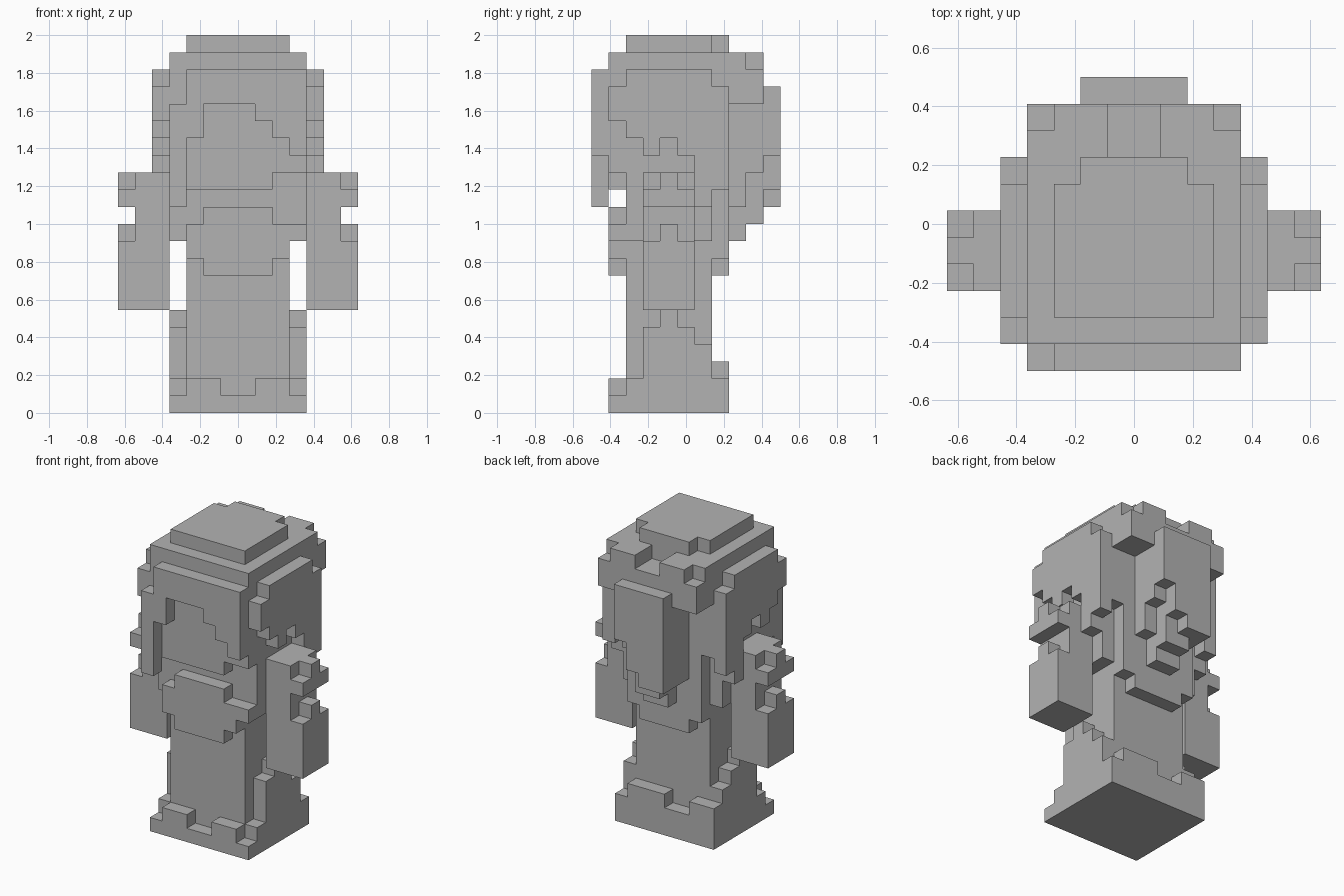
import bpy
import bmesh
from mathutils import Vector

cube = bpy.data.objects.get("Cube")
if cube:
    bpy.data.objects.remove(cube, do_unlink=True)

UNIT = 1 / 11                      # edge of one block
ORIGIN = Vector((0, -5.5, 0))      # block rows count from the front

grey = bpy.data.materials.new("plain grey")
grey.use_nodes = True
grey.diffuse_color = (0.45, 0.45, 0.45, 1)
grey.node_tree.nodes["Principled BSDF"].inputs["Base Color"].default_value = (0.45, 0.45, 0.45, 1)

parts = {}
taken = set()


def fill(part, x, y, z, mirror=False):
    """Fill a box of blocks; each block belongs to the first part using it."""
    cells = parts.setdefault(part, set())
    for i in range(*x):
        for j in range(*y):
            for k in range(*z):
                for c in ([(i, j, k), (-1 - i, j, k)] if mirror else [(i, j, k)]):
                    if c not in taken:
                        taken.add(c)
                        cells.add(c)


# Base: a plinth with a ragged hem
fill("base", (-4, 4), (1, 8), (0, 1))
fill("base", (-4, 4), (2, 8), (1, 2))
fill("base", (1, 3), (1, 2), (1, 2), True)
fill("base", (0, 3), (7, 8), (2, 3))
fill("base", (-4, -2), (7, 8), (2, 3))

# Skirt: body column with stepped side panels
fill("skirt", (-3, 3), (2, 7), (2, 8))
fill("skirt", (3, 4), (3, 7), (2, 4), True)
fill("skirt", (3, 4), (3, 6), (4, 5), True)
fill("skirt", (3, 4), (4, 5), (5, 6), True)

# Torso and shoulders
fill("torso", (-3, 3), (2, 7), (8, 14))
fill("torso", (3, 4), (2, 7), (10, 14), True)
fill("torso", (-3, 3), (7, 8), (9, 14))
fill("torso", (-2, 2), (7, 8), (8, 9))

# Raised panel on the chest
fill("chest_panel", (-2, 2), (1, 2), (8, 12))
fill("chest_panel", (-3, 3), (1, 2), (9, 11))
fill("chest_panel", (3, 4), (1, 2), (10, 11))

# Arms with cuffs notched on the outside
for name, outer, inner in (("left_arm", (6, 7), (4, 6)), ("right_arm", (-7, -6), (-6, -4))):
    fill(name, inner, (3, 6), (6, 14))
    fill(name, outer, (3, 6), (6, 10))
    fill(name, outer, (4, 5), (10, 11))
    fill(name, outer, (3, 6), (12, 13))
    fill(name, outer, (4, 5), (13, 14))

# Head
fill("head", (-4, 4), (1, 8), (14, 20))
fill("head", (-4, 2), (1, 2), (13, 14))

# Crown: stepped top with a notch at the back
fill("crown", (-3, 3), (2, 7), (21, 22))
fill("crown", (-2, 2), (7, 8), (21, 22))
fill("crown", (-4, 4), (1, 8), (20, 21))
fill("crown", (1, 4), (8, 9), (20, 21), True)
fill("crown", (1, 3), (9, 10), (20, 21), True)
fill("crown", (-4, 4), (8, 10), (18, 20))

# Fringe: each column hangs to its own height
for x, low in zip(range(-4, 4), (12, 16, 18, 18, 18, 17, 16, 15)):
    fill("fringe", (x, x + 1), (0, 1), (low, 18 if x == -4 else 20))

# Side hair: low and high end for each row from front to back
for y, low, high in zip(range(1, 8), (17, 16, 15, 16, 15, 12, 13), (19, 20, 20, 20, 20, 20, 19)):
    fill("side_hair", (4, 5), (y, y + 1), (low, high), True)

# Back hair: a bundle tapering to a point
fill("back_hair", (-2, 2), (10, 11), (15, 19))
fill("back_hair", (-2, 1), (10, 11), (13, 15))
fill("back_hair", (-2, 0), (10, 11), (12, 13))
fill("back_hair", (-2, 2), (9, 10), (14, 18))
fill("back_hair", (-2, 1), (9, 10), (12, 14))
fill("back_hair", (-1, 1), (9, 10), (11, 12))
fill("back_hair", (-2, 2), (8, 9), (12, 18))
fill("back_hair", (-1, 1), (8, 9), (10, 12))

# Skin every part with its exposed block faces, merged into flat panels
for name, cells in parts.items():
    bm = bmesh.new()
    for cell in cells:
        for axis in range(3):
            for side in (0, 1):
                step = list(cell)
                step[axis] += 2 * side - 1
                if tuple(step) in taken:
                    continue
                corners = []
                for a, b in ((0, 0), (1, 0), (1, 1), (0, 1)):
                    p = Vector(cell)
                    p[axis] += side
                    p[(axis + 1) % 3] += a
                    p[(axis + 2) % 3] += b
                    corners.append(bm.verts.new((p + ORIGIN) * UNIT))
                bm.faces.new(corners if side else corners[::-1])
    bmesh.ops.remove_doubles(bm, verts=bm.verts, dist=UNIT / 100)
    bmesh.ops.dissolve_limit(bm, angle_limit=0.01, verts=bm.verts, edges=bm.edges)
    mesh = bpy.data.meshes.new(name)
    bm.to_mesh(mesh)
    bm.free()
    mesh.materials.append(grey)
    bpy.context.collection.objects.link(bpy.data.objects.new(name, mesh))
